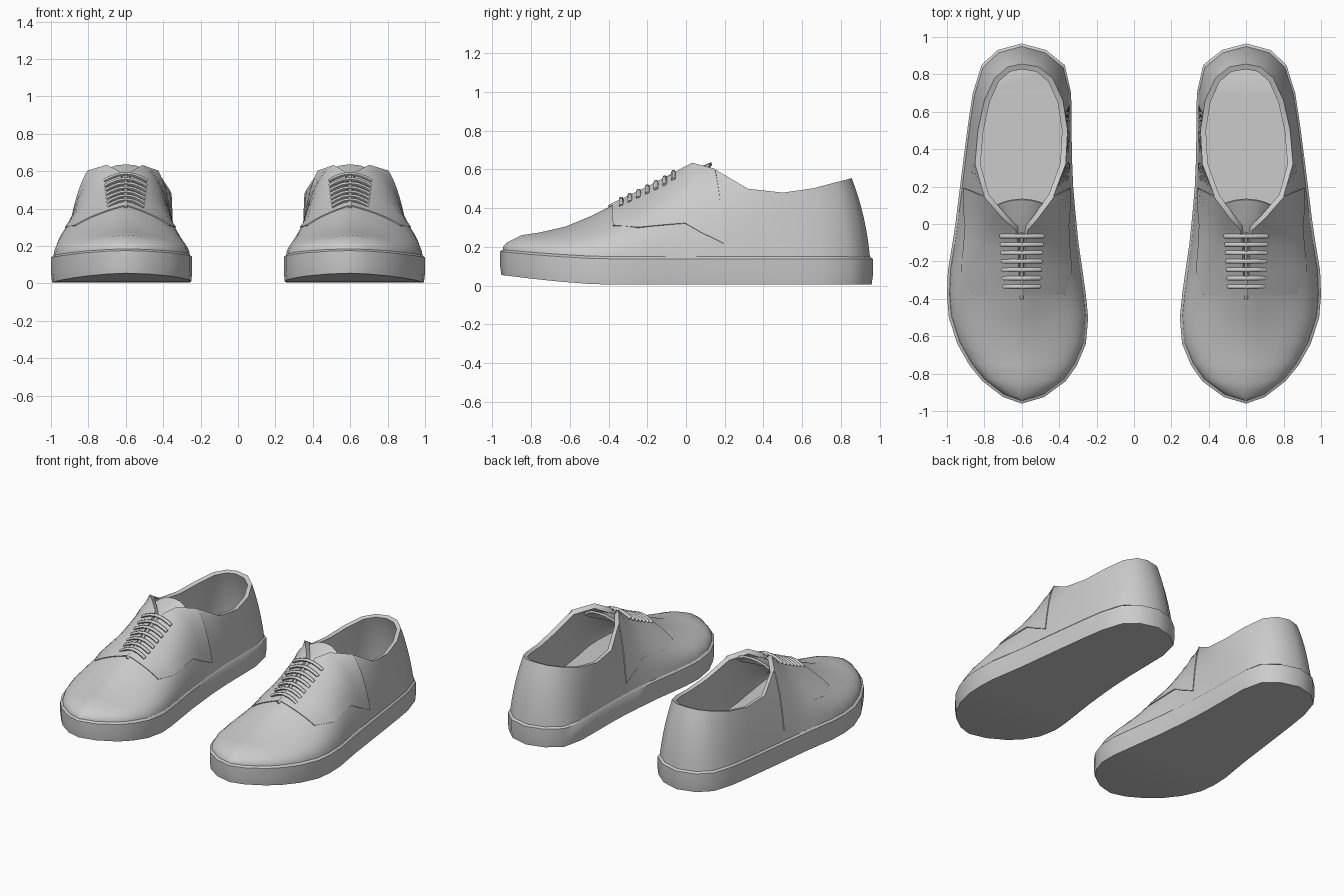
import bpy, bmesh, math
from mathutils import Vector

if "Cube" in bpy.data.objects:
    bpy.data.objects.remove(bpy.data.objects["Cube"])

CX = 0.6  # centre line of one shoe; the other is mirrored

# sole outline stations: y, outer half width, inner half width
OUTLINE = [(-.96, 0, 0), (-.925, .10, .12), (-.84, .21, .235), (-.755, .28, .295),
           (-.64, .345, .343), (-.5, .39, .355), (-.38, .40, .343), (-.25, .395, .325),
           (-.1, .37, .303), (0, .355, .293), (.08, .345, .285), (.2, .33, .275),
           (.36, .31, .268), (.55, .285, .266), (.70, .262, .264), (.85, .215, .23),
           (.93, .13, .13), (.965, 0, 0)]
# matching top line and collar: y, outer offset, inner offset, z
TOP = [(-.945, 0, 0, .20), (-.92, 0, 0, .225), (-.85, 0, 0, .26), (-.75, 0, 0, .275),
       (-.62, 0, 0, .305), (-.5, 0, 0, .355), (-.38, 0, 0, .415), (-.25, .015, .015, .475),
       (-.12, .018, .018, .54), (-.03, .03, .03, .595), (.035, .10, .085, .63),
       (.15, .20, .17, .60), (.32, .25, .235, .50), (.5, .235, .245, .48),
       (.66, .20, .22, .503), (.78, .145, .165, .535), (.84, .075, .09, .55),
       (.855, 0, 0, .555)]


def interp(pts, y):
    for (a, p), (b, q) in zip(pts, pts[1:]):
        if y <= b:
            return p + (q - p) * max(0, (y - a) / (b - a))
    return pts[-1][1]


def ramp(y, start):
    return min(1, max(0, (start - y) / (start + .96)))


def sole_top(y):
    return .15 + .038 * ramp(y, -.4) ** 1.5


def sole_bottom(y):
    return .005 + .05 * ramp(y, -.42) ** 1.4


KX = [(-.96, 1), (-.3, .98), (0, .78), (.3, .55), (.7, .6), (.96, .78)]
KZ = [(-.96, .8), (-.7, .75), (-.35, .62), (0, .9), (.2, .75), (.4, .5), (.96, .55)]


def upper_point(s, t, side):
    """Point on the upper at station s, t from sole (0) to top line (1)."""
    y = OUTLINE[s][0]
    k = 1 if side > 0 else 2
    a = Vector((CX + side * OUTLINE[s][k] * .97, y * .985, sole_top(y) - .012))
    c = Vector((CX + side * TOP[s][k], TOP[s][0], TOP[s][3]))
    kx, kz = interp(KX, y), interp(KZ, y)
    b = Vector((c.x + (a.x - c.x) * kx, c.y + (a.y - c.y) * kx, a.z + (c.z - a.z) * kz))
    return a * (1 - t) ** 2 + b * 2 * t * (1 - t) + c * t * t


def finish(ob, angle=40):
    """Apply, mirror to the second shoe and smooth."""
    bpy.ops.object.select_all(action='DESELECT')
    bpy.context.view_layer.objects.active = ob
    ob.select_set(True)
    bpy.ops.object.convert(target='MESH')
    ob.modifiers.new("pair", 'MIRROR').use_mirror_merge = False
    bpy.ops.object.convert(target='MESH')
    bpy.ops.object.shade_smooth_by_angle(angle=math.radians(angle))


def make_grid(name, patches, closed=False, thick=0, offset=-1, angle=40):
    """Skin rows of points; each patch is (rows, flip)."""
    bm = bmesh.new()
    for rows, flip in patches:
        vs = [[bm.verts.new(p) for p in row] for row in rows]
        n = len(rows[0])
        for r, q in zip(vs, vs[1:]):
            for j in range(n if closed else n - 1):
                f = [r[j], q[j], q[(j + 1) % n], r[(j + 1) % n]]
                bm.faces.new(f[::-1] if flip else f)
    bmesh.ops.remove_doubles(bm, verts=bm.verts, dist=.0005)
    bmesh.ops.dissolve_degenerate(bm, edges=bm.edges, dist=.0005)
    me = bpy.data.meshes.new(name)
    bm.to_mesh(me)
    bm.free()
    ob = bpy.data.objects.new(name, me)
    bpy.context.collection.objects.link(ob)
    if thick:
        m = ob.modifiers.new("thickness", 'SOLIDIFY')
        m.thickness, m.offset = thick, offset
    finish(ob, angle)


def make_cord(name, paths, radius):
    cu = bpy.data.curves.new(name, 'CURVE')
    cu.dimensions = '3D'
    cu.bevel_depth, cu.bevel_resolution, cu.use_fill_caps = radius, 1, True
    for pts in paths:
        sp = cu.splines.new('POLY')
        sp.points.add(len(pts) - 1)
        for p, co in zip(sp.points, pts):
            p.co = (*co, 1)
    ob = bpy.data.objects.new(name, cu)
    bpy.context.collection.objects.link(ob)
    finish(ob, 60)


# sole with toe spring
rows = []
for y, o, i in OUTLINE:
    zb, zt = sole_bottom(y), sole_top(y)
    rows.append([Vector((CX + x, y * ky, z)) for x, ky, z in (
        (o * .985, .993, zb), (o, 1, zb + .05), (o, 1, zt - .012), (o * .965, .98, zt),
        (-i * .965, .98, zt), (-i, 1, zt - .012), (-i, 1, zb + .05), (-i * .985, .993, zb))])
make_grid("sole", [(rows, False)], closed=True)

# upper: two sides that meet over the toe and at the heel
N = 10
make_grid("upper", [([[upper_point(s, j / N, side) for j in range(N + 1)]
                      for s in range(len(OUTLINE))], side < 0) for side in (1, -1)],
          thick=.03)

# lace panels laid over the upper on each side of the throat
EDGE = {6: .55, 7: .38, 8: .3, 9: .25, 10: .18, 11: .12}
make_grid("lace_panel", [([[upper_point(s, t0 + (1 - t0) * j / 8, side) for j in range(9)]
                           for s, t0 in EDGE.items()], side < 0) for side in (1, -1)],
          thick=.006, offset=1)

# tongue
TOPLINE = [(t[0], t[3]) for t in TOP[:11]]
rows = []
for y, w, z in ((-.36, .05, .40), (-.2, .08, .475), (-.05, .10, .56), (.05, .125, .605), (.13, .135, .637)):
    rows.append([Vector((CX + w * u, y - .03 * u * u * (y > .1), z - .055 * abs(u) ** 2.5))
                 for u in (1, .75, .4, 0, -.4, -.75, -1)])
make_grid("tongue", [(rows, False)], thick=.015)

# laces: seven crossing bars and the centre strand at the throat
paths = []
for k in range(7):
    y = -.065 - .045 * k
    w = .115 - .003 * k
    z = interp(TOPLINE, y) + .012
    paths.append([(CX + w * u, y, z - .038 * abs(u) ** 2) for u in (-1, -.8, -.4, 0, .4, .8, 1)])
make_cord("laces", paths, .012)
make_cord("throat_strand", [[(CX, y, interp(TOPLINE, y) + .002)
                             for y in (-.40, -.38, -.3, -.2, -.1, -.05)]], .01)
